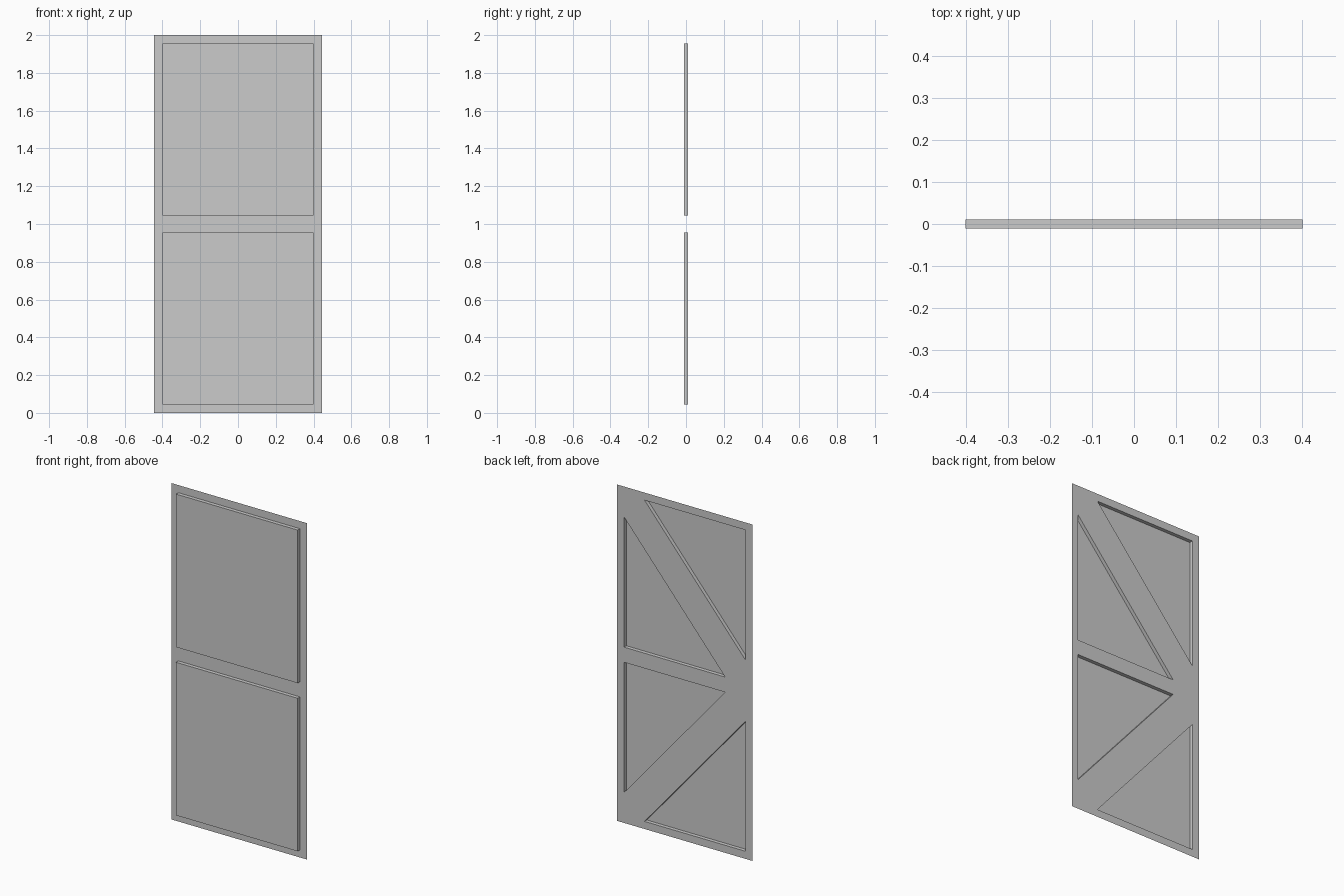
import bpy

if "Cube" in bpy.data.objects:
    bpy.data.objects.remove(bpy.data.objects["Cube"])

W, H, M, D = 0.445, 2.0, 0.045, 0.011   # half width, height, frame margin, half depth
X = W - M                               # panel half width
Z0, Z1 = 1 + M, H - M                   # upper panel bottom and top
CX, CZ = 0.135, 0.136                   # how far the brace runs along each panel edge


def make(name, polys):
    """Build one object from polygons given as lists of points."""
    verts, faces = [], []
    for p in polys:
        faces.append(range(len(verts), len(verts) + len(p)))
        verts += p
    mesh = bpy.data.meshes.new(name)
    mesh.from_pydata(verts, [], [list(f) for f in faces])
    obj = bpy.data.objects.new(name, mesh)
    bpy.context.collection.objects.link(obj)
    weld = obj.modifiers.new("weld", 'WELD')
    weld.merge_threshold = 0.0001
    return obj


def flat(points, y):
    return [(x, y, z) for x, z in points]


def wall(a, b):
    """Strip between the front and back planes along an edge."""
    return [(a[0], D, a[1]), (b[0], D, b[1]), (b[0], -D, b[1]), (a[0], -D, a[1])]


def rect(x0, x1, z0, z1):
    return flat([(x0, z0), (x0, z1), (x1, z1), (x1, z0)], D)


# thin sheet frame: two stiles and three rails, split so that corners meet
zs = [0, M, 1 - M, 1 + M, H - M, H]
frame = [rect(s, s + M, a, b) for s in (-W, X) for a, b in zip(zs, zs[1:])]
frame += [rect(-X, X, zs[i], zs[i + 1]) for i in (0, 2, 4)]
make("door_frame", frame)

for label, flip in (("upper", False), ("lower", True)):
    def pt(x, z):
        return (x, H - z if flip else z)

    # panel pressed out to the front, open at the back
    sq = [pt(-X, Z0), pt(X, Z0), pt(X, Z1), pt(-X, Z1)]
    front = flat(sq[::-1] if flip else sq, -D)
    make(label + "_panel", [front] + [wall(sq[i], sq[(i + 1) % 4]) for i in range(4)])

    # diagonal brace across the back, flush with the frame
    br = [pt(X, Z1), pt(X, Z1 - CZ), pt(-X + CX, Z0),
          pt(-X, Z0), pt(-X, Z0 + CZ), pt(X - CX, Z1)]
    back = flat(br if flip else br[::-1], D)
    make(label + "_brace", [back, wall(br[1], br[2]), wall(br[4], br[5])])
